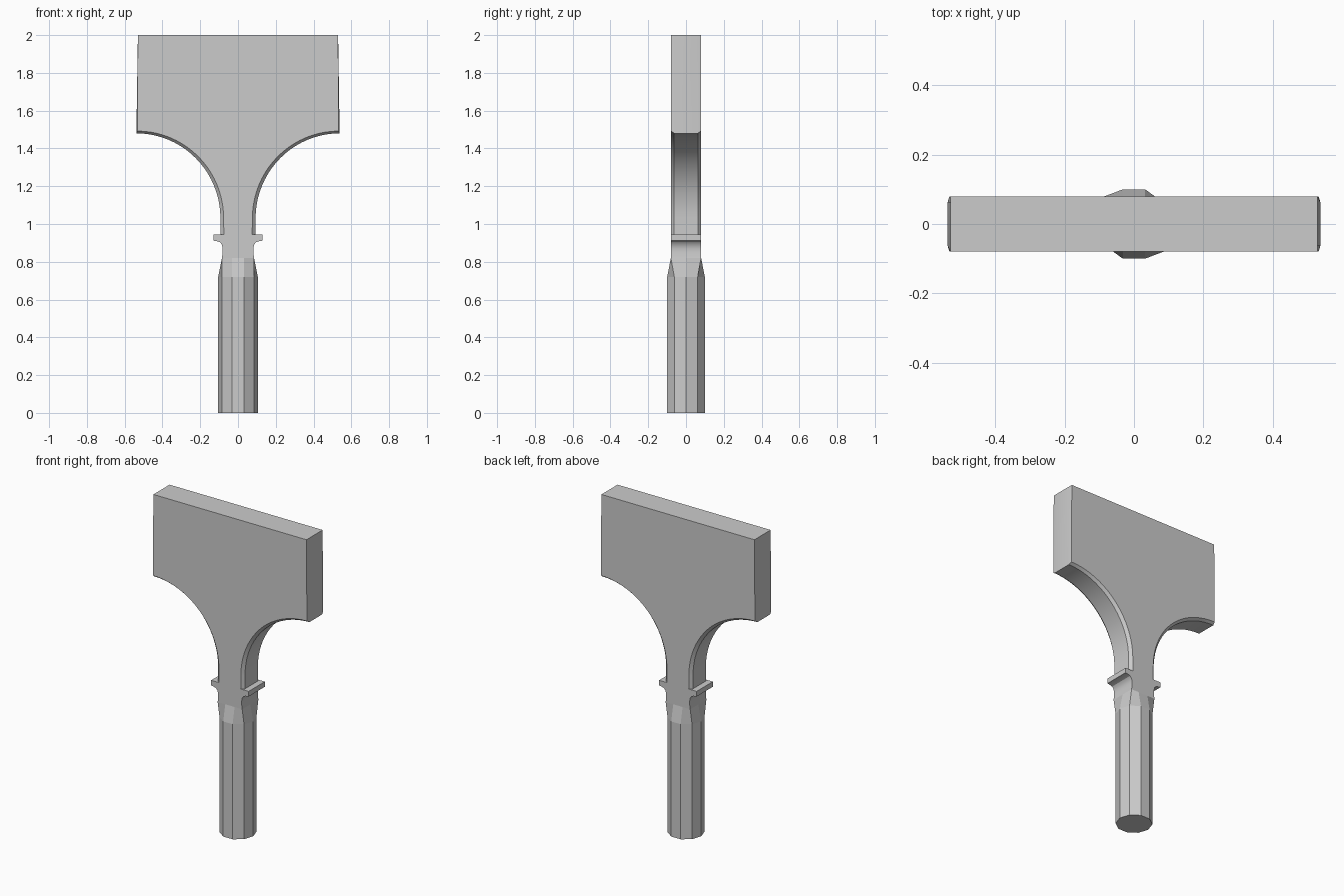
import bpy, bmesh, math

if "Cube" in bpy.data.objects:
    bpy.data.objects.remove(bpy.data.objects["Cube"])

T = 0.08      # half thickness of the flat faces
M = 0.063     # half thickness of the rim between chamfers


def finish(bm, name, smooth_angle=None):
    bmesh.ops.recalc_face_normals(bm, faces=bm.faces)
    me = bpy.data.meshes.new(name)
    bm.to_mesh(me)
    bm.free()
    ob = bpy.data.objects.new(name, me)
    bpy.context.collection.objects.link(ob)
    if smooth_angle:
        bpy.ops.object.select_all(action='DESELECT')
        ob.select_set(True)
        bpy.context.view_layer.objects.active = ob
        bpy.ops.object.shade_smooth_by_angle(angle=math.radians(smooth_angle))
    return ob


# Half outline of the head, bottom to top: (rim x, rim z, face x, face z)
half = [(x, z, x, z) for x, z in [
    (0.085, 0.82), (0.081, 0.85), (0.081, 0.87), (0.086, 0.892), (0.096, 0.904),
    (0.108, 0.908), (0.13, 0.912), (0.13, 0.944)]]
half += [(0.093, 0.944, 0.075, 0.944)]
N = 20
for i in range(N + 1):
    a = math.pi / 2 * i / N
    c, s = math.cos(a), math.sin(a)
    half.append((0.538 - 0.445 * c, 1.03 + 0.45 * s,
                 0.533 - 0.457 * c, 1.03 + 0.462 * s))
half.append((0.53, 2.0, 0.53, 2.0))
outline = half + [(-a, b, -c, d) for a, b, c, d in reversed(half)]

# Head: flat front and back faces joined by a chamfered rim
bm = bmesh.new()
loops = []
for y, rim in ((-T, False), (-M, True), (M, True), (T, False)):
    loops.append([bm.verts.new((p[0], y, p[1]) if rim else (p[2], y, p[3]))
                  for p in outline])
for la, lb in zip(loops, loops[1:]):
    for i in range(len(outline) - 1):        # bottom stays open for the handle
        bm.faces.new((la[i], la[i + 1], lb[i + 1], lb[i]))
bm.faces.new(loops[0])
bm.faces.new(loops[-1])
finish(bm, "head", 30)

# Handle: ten-sided grip easing into the rectangular neck
bm = bmesh.new()
ring = [(0.105 * math.cos(math.pi * k / 5), 0.105 * math.sin(math.pi * k / 5))
        for k in range(10)]


def to_neck(x, y):
    nx = math.copysign(0.085, x) if abs(x) > 0.05 else x
    ny = math.copysign(T, y) if abs(y) > 0.01 else 0.0
    return nx, ny


rows = [[bm.verts.new((x, y, z)) for x, y in ring] for z in (0.0, 0.72)]
rows.append([bm.verts.new((*to_neck(x, y), 0.82)) for x, y in ring])
for ra, rb in zip(rows, rows[1:]):
    for i in range(10):
        j = (i + 1) % 10
        bm.faces.new((ra[i], ra[j], rb[j], rb[i]))
bm.faces.new(rows[0])
finish(bm, "handle")
